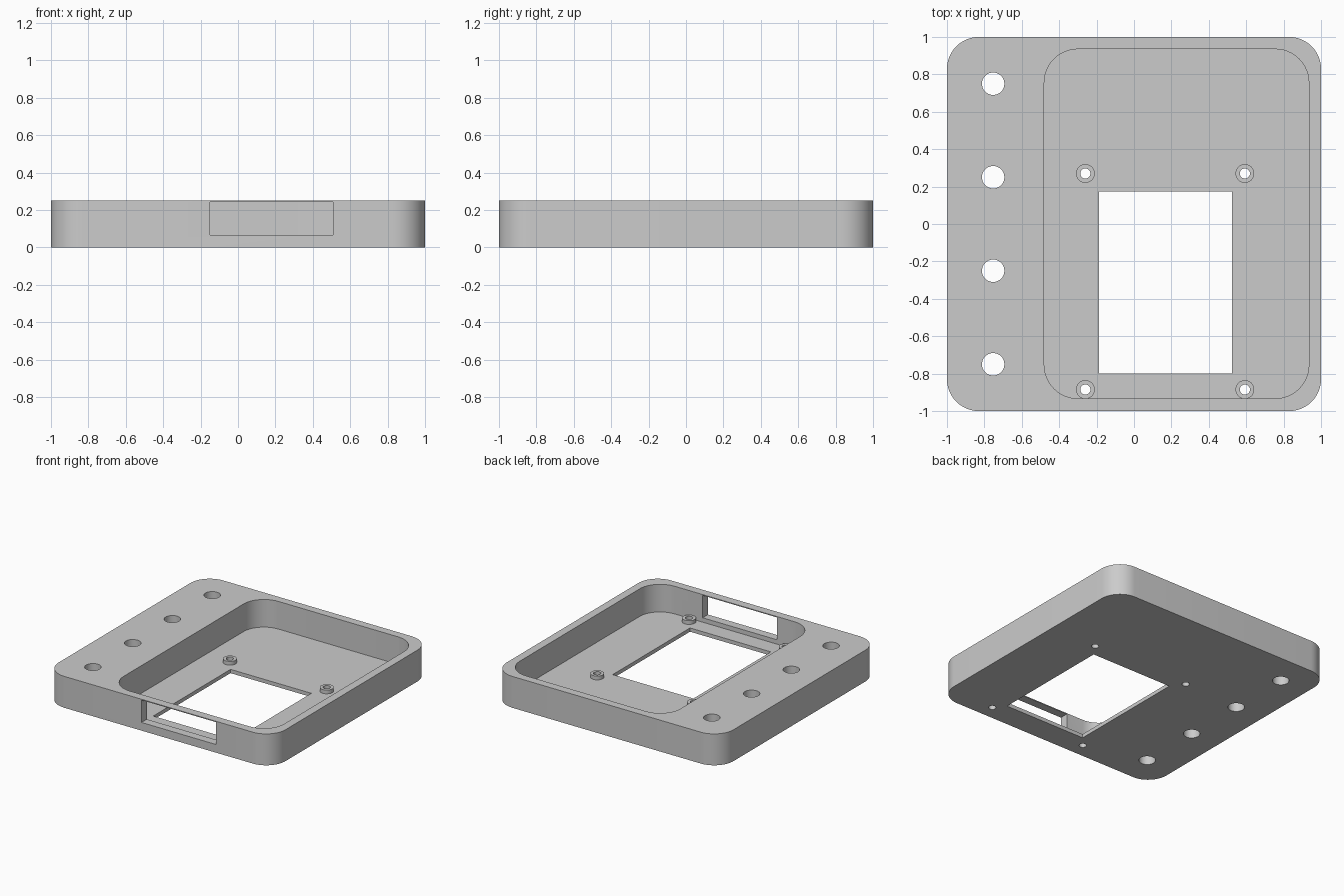
import bpy, bmesh
from math import cos, sin, radians, pi

if "Cube" in bpy.data.objects:
    bpy.data.objects.remove(bpy.data.objects["Cube"], do_unlink=True)

grey = bpy.data.materials.new("plain grey")
grey.use_nodes = True
colour = (0.6, 0.6, 0.6, 1)
grey.diffuse_color = colour
grey.node_tree.nodes["Principled BSDF"].inputs["Base Color"].default_value = colour


def prism(name, outline, z0, z1):
    """Extrude a closed outline from z0 up to z1."""
    bm = bmesh.new()
    base = bm.faces.new([bm.verts.new((x, y, z0)) for x, y in outline])
    top = bmesh.ops.extrude_face_region(bm, geom=[base])["geom"]
    verts = [v for v in top if isinstance(v, bmesh.types.BMVert)]
    bmesh.ops.translate(bm, verts=verts, vec=(0, 0, z1 - z0))
    bmesh.ops.recalc_face_normals(bm, faces=bm.faces)
    mesh = bpy.data.meshes.new(name)
    bm.to_mesh(mesh)
    bm.free()
    mesh.materials.append(grey)
    obj = bpy.data.objects.new(name, mesh)
    bpy.context.collection.objects.link(obj)
    return obj


def rectangle(x0, x1, y0, y1):
    return [(x0, y0), (x1, y0), (x1, y1), (x0, y1)]


def rounded(x0, x1, y0, y1, r, steps=12):
    points = []
    corners = [(x1 - r, y1 - r), (x0 + r, y1 - r), (x0 + r, y0 + r), (x1 - r, y0 + r)]
    for i, (cx, cy) in enumerate(corners):
        for s in range(steps + 1):
            a = radians(90 * (i + s / steps))
            points.append((cx + r * cos(a), cy + r * sin(a)))
    return points


def circle(cx, cy, r, sides=32):
    return [(cx + r * cos(2 * pi * i / sides), cy + r * sin(2 * pi * i / sides))
            for i in range(sides)]


def combine(target, tool, operation):
    """Apply a boolean with a tool object, then remove the tool."""
    mod = target.modifiers.new("shape", "BOOLEAN")
    mod.operation, mod.solver, mod.object = operation, "EXACT", tool
    bpy.context.view_layer.objects.active = target
    bpy.ops.object.modifier_apply(modifier=mod.name)
    bpy.data.objects.remove(tool, do_unlink=True)


HEIGHT, FLOOR, BOSS_TOP = 0.25, 0.03, 0.06
LOW, HIGH = -0.1, 0.4   # cutter limits beyond the body

# Rounded block with a deep pocket
housing = prism("housing", rounded(-1, 1, -1, 1, 0.17), 0, HEIGHT)
combine(housing, prism("pocket", rounded(-0.48, 0.935, -0.933, 0.935, 0.18), FLOOR, HIGH), "DIFFERENCE")

# Raised screw bosses on the pocket floor
bosses = [(x, y) for x in (-0.26, 0.593) for y in (-0.885, 0.27)]
for x, y in bosses:
    combine(housing, prism("boss", circle(x, y, 0.05), FLOOR / 2, BOSS_TOP), "UNION")

# Floor window and front slot
combine(housing, prism("window", rectangle(-0.187, 0.525, -0.8, 0.173), LOW, HIGH), "DIFFERENCE")
combine(housing, prism("slot", rectangle(-0.15, 0.507, -1.1, -0.9), 0.065, 0.243), "DIFFERENCE")

# Screw holes and the row of mounting holes
for x, y in bosses:
    combine(housing, prism("screw_hole", circle(x, y, 0.027), LOW, HIGH), "DIFFERENCE")
for y in (-0.75, -0.25, 0.25, 0.75):
    combine(housing, prism("mounting_hole", circle(-0.753, y, 0.06), LOW, HIGH), "DIFFERENCE")

# Smooth the rounded walls and keep the edges crisp
bpy.ops.object.select_all(action="DESELECT")
housing.select_set(True)
bpy.context.view_layer.objects.active = housing
bpy.ops.object.shade_smooth_by_angle(angle=radians(30))
